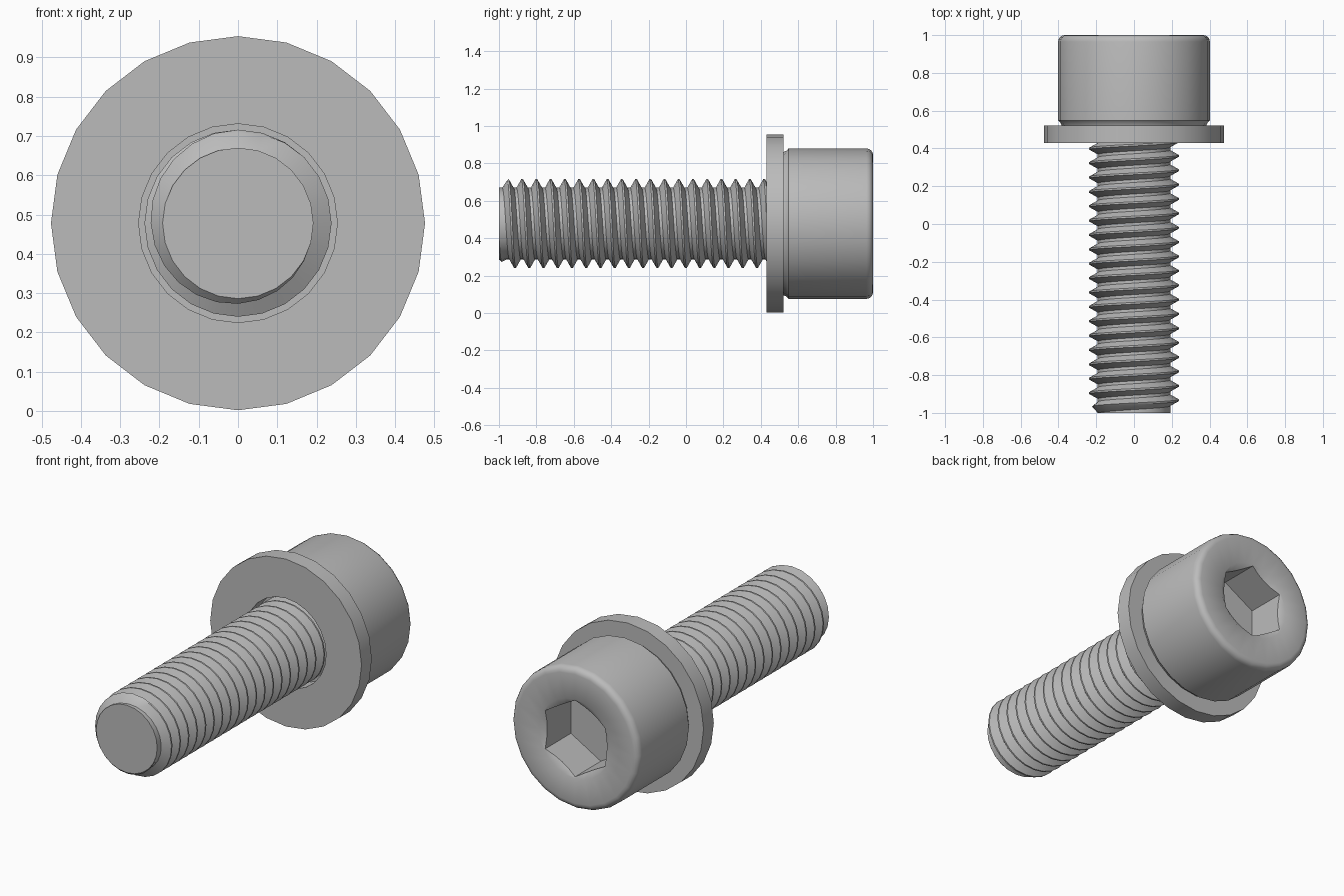
import bpy, bmesh
from math import sin, cos, pi, radians

default = bpy.data.objects.get("Cube")
if default:
    bpy.data.objects.remove(default, do_unlink=True)

AXIS_Z = 0.478
SIDES = 24

steel = bpy.data.materials.new("grey steel")
steel.use_nodes = True
steel.diffuse_color = (0.5, 0.5, 0.5, 1)
steel.node_tree.nodes["Principled BSDF"].inputs["Base Color"].default_value = (0.5, 0.5, 0.5, 1)


def sweep(name, rings, closed=False, cap=True):
    """Skin rings around the y axis; each ring maps an angle to (radius, y)."""
    bm = bmesh.new()
    grid = []
    for ring in rings:
        row = []
        for j in range(SIDES + 1):
            t = 2 * pi * j / SIDES
            r, y = ring(t)
            row.append(bm.verts.new((r * sin(t), y, AXIS_Z + r * cos(t))))
        grid.append(row)
    if closed:
        grid.append(grid[0])
    for a, b in zip(grid, grid[1:]):
        for j in range(SIDES):
            bm.faces.new((a[j], b[j], b[j + 1], a[j + 1]))
    bmesh.ops.remove_doubles(bm, verts=bm.verts, dist=0.0002)
    if cap:
        bmesh.ops.holes_fill(bm, edges=[e for e in bm.edges if e.is_boundary], sides=0)
    bmesh.ops.recalc_face_normals(bm, faces=bm.faces)
    mesh = bpy.data.meshes.new(name)
    bm.to_mesh(mesh)
    bm.free()
    mesh.materials.append(steel)
    obj = bpy.data.objects.new(name, mesh)
    bpy.context.collection.objects.link(obj)
    bpy.ops.object.select_all(action='DESELECT')
    obj.select_set(True)
    bpy.context.view_layer.objects.active = obj
    bpy.ops.object.shade_smooth_by_angle(angle=radians(32))
    return obj


def circle(r, y):
    return lambda t: (r, y)


# Washer
sweep("washer", [circle(0.253, 0.43), circle(0.476, 0.43),
                 circle(0.476, 0.522), circle(0.253, 0.522)], closed=True, cap=False)

# Cap head with rounded rim and countersunk hexagonal socket
HEX, RIM, FLOOR = 0.217, 0.224, 0.765


def hex_radius(t):
    return HEX * cos(pi / 6) / cos(t % (pi / 3) - pi / 6)


def socket_edge(t):
    r = hex_radius(t)
    return r, 1 - (RIM - r) * 0.6


fillet = 0.035
head = [circle(0.383, 0.522), circle(0.39, 0.537), circle(0.402, 0.548)]
for i in range(5):
    a = i * pi / 8
    head.append(circle(0.402 - fillet * (1 - cos(a)), 1 - fillet * (1 - sin(a))))
head += [circle(RIM, 1), socket_edge, lambda t: (hex_radius(t), FLOOR)]
sweep("socket_head", head)

# Threaded shank: right-hand helix with a chamfered tip
PITCH, ROOT, CREST = 0.0761, 0.192, 0.238
TIP, END, START = -1.0, 0.53, -0.952


def thread(turn, offset, radius):
    def ring(t):
        y = START + PITCH * (turn + offset + t / (2 * pi))
        y = min(max(y, TIP), END)
        r = ROOT if y in (TIP, END) else min(radius, ROOT + (y - TIP) * 0.9)
        return r, y
    return ring


profile = [(-0.06, CREST), (0.06, CREST), (0.4, ROOT), (0.6, ROOT)]
sweep("threaded_shank", [thread(k, o, r) for k in range(-3, 21) for o, r in profile])
